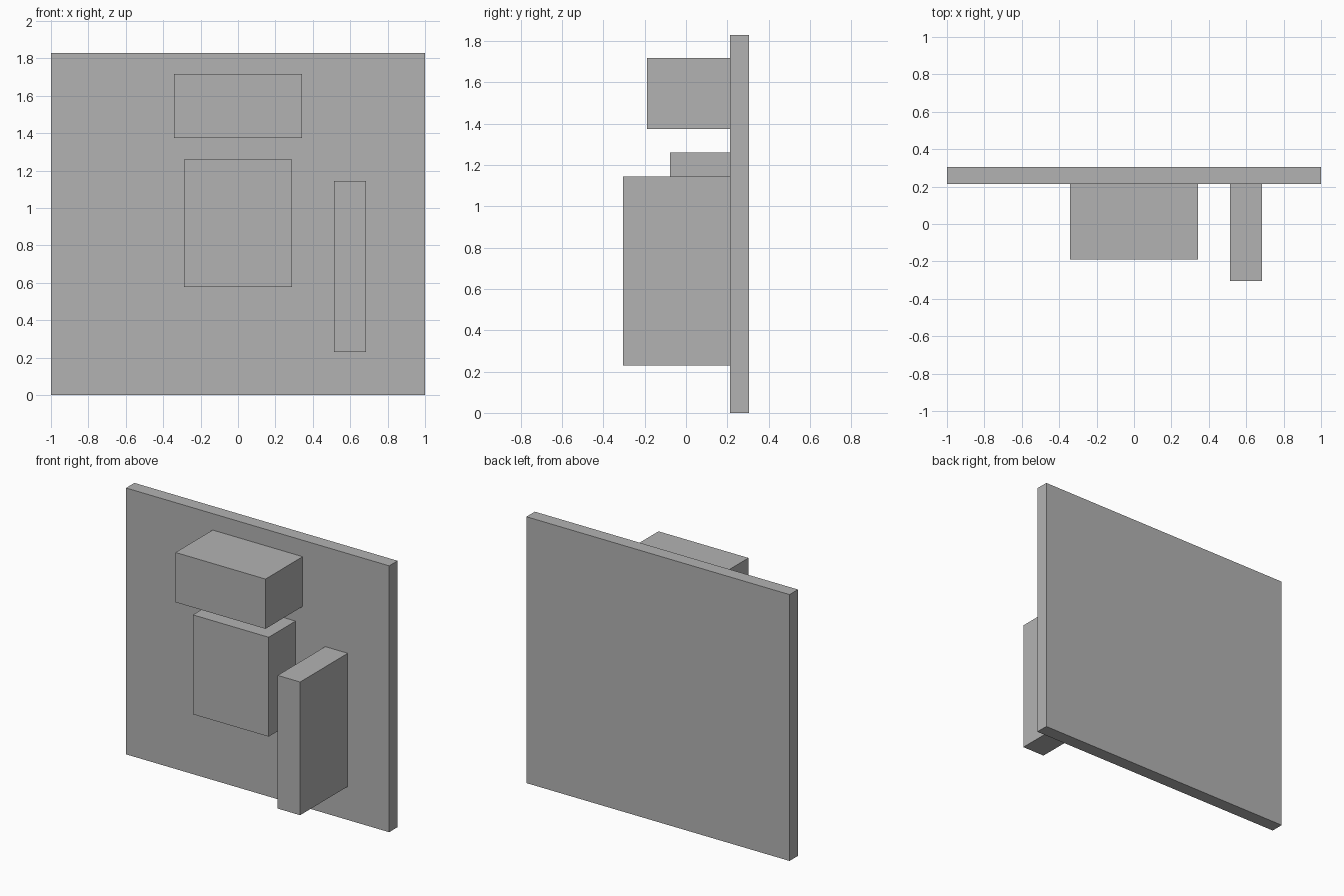
import bpy
from mathutils import Vector

cube = bpy.data.objects.get("Cube")
if cube:
    bpy.data.objects.remove(cube, do_unlink=True)

# Single flat grey
grey = bpy.data.materials.new("plain grey")
grey.use_nodes = True
color = (0.45, 0.45, 0.45, 1)
grey.diffuse_color = color
grey.node_tree.nodes["Principled BSDF"].inputs["Base Color"].default_value = color


def box(name, low, high):
    """Axis-aligned block between two corners."""
    low, high = Vector(low), Vector(high)
    bpy.ops.mesh.primitive_cube_add(size=1, location=(low + high) / 2)
    obj = bpy.context.object
    obj.name = name
    obj.scale = high - low
    bpy.ops.object.transform_apply(location=False, rotation=False, scale=True)
    obj.data.materials.append(grey)
    return obj


PANEL_FRONT = 0.213

# Upright square panel
box("back_panel", (-1, PANEL_FRONT, 0), (1, 0.304, 1.83))

# Blocks standing out from the front of the panel
box("upper_block", (-0.342, -0.19, 1.375), (0.342, PANEL_FRONT, 1.717))
box("middle_block", (-0.288, -0.078, 0.577), (0.288, PANEL_FRONT, 1.26))
box("side_fin", (0.514, -0.304, 0.23), (0.685, PANEL_FRONT, 1.145))
